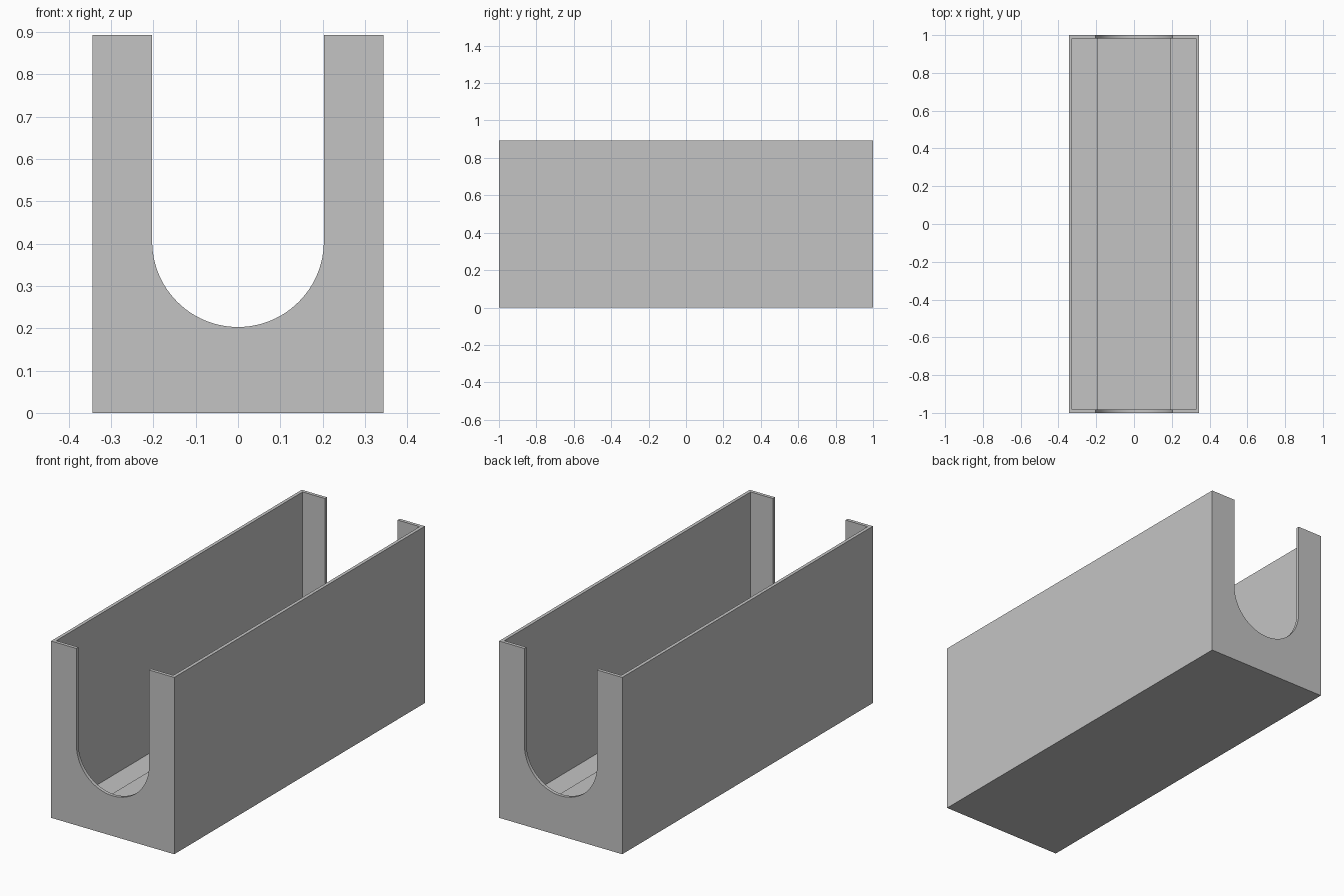
import bpy
import bmesh
from math import pi, cos, sin

if "Cube" in bpy.data.objects:
    bpy.data.objects.remove(bpy.data.objects["Cube"], do_unlink=True)

HALF_WIDTH, HALF_LENGTH, HEIGHT = 0.344, 1.0, 0.893
WALL = 0.017
NOTCH_RADIUS, NOTCH_BOTTOM = 0.203, 0.203
FLOOR, STRIP_HALF, STRIP_TOP = 0.04, 0.197, 0.055
ABOVE = HEIGHT + 0.1

grey = bpy.data.materials.new("light grey")
grey.use_nodes = True
colour = (0.55, 0.55, 0.55, 1)
grey.diffuse_color = colour
grey.node_tree.nodes["Principled BSDF"].inputs["Base Color"].default_value = colour


def extrude_along_y(name, profile, half_length):
    """Solid made by sweeping an (x, z) profile from front to back."""
    bm = bmesh.new()
    face = bm.faces.new([bm.verts.new((x, -half_length, z)) for x, z in profile])
    swept = bmesh.ops.extrude_face_region(bm, geom=[face])["geom"]
    verts = [g for g in swept if isinstance(g, bmesh.types.BMVert)]
    bmesh.ops.translate(bm, verts=verts, vec=(0, 2 * half_length, 0))
    bmesh.ops.recalc_face_normals(bm, faces=bm.faces)
    mesh = bpy.data.meshes.new(name)
    bm.to_mesh(mesh)
    bm.free()
    mesh.materials.append(grey)
    obj = bpy.data.objects.new(name, mesh)
    bpy.context.collection.objects.link(obj)
    return obj


def mirrored(right_half):
    """Close a right-hand outline with its mirror image."""
    return right_half + [(-x, z) for x, z in reversed(right_half)]


# Outer block
trough = extrude_along_y("trough", mirrored([(HALF_WIDTH, 0), (HALF_WIDTH, HEIGHT)]), HALF_LENGTH)

# Inner cavity, leaving a slightly raised strip along the floor
cavity = extrude_along_y("cavity_cutter", mirrored([
    (STRIP_HALF, STRIP_TOP), (STRIP_HALF, FLOOR),
    (HALF_WIDTH - WALL, FLOOR), (HALF_WIDTH - WALL, ABOVE)]), HALF_LENGTH - WALL)

# Round-bottomed notch through both end walls
steps = 48
centre = NOTCH_BOTTOM + NOTCH_RADIUS
arc = [(NOTCH_RADIUS * cos(pi + pi * i / steps), centre + NOTCH_RADIUS * sin(pi + pi * i / steps))
       for i in range(steps + 1)]
notch = extrude_along_y("notch_cutter", arc + [(NOTCH_RADIUS, ABOVE), (-NOTCH_RADIUS, ABOVE)],
                        HALF_LENGTH + 0.1)

# Cut the block and bake the result
for cutter in (cavity, notch):
    cutter.hide_render = True
    cut = trough.modifiers.new(cutter.name, 'BOOLEAN')
    cut.operation = 'DIFFERENCE'
    cut.solver = 'EXACT'
    cut.object = cutter
bpy.context.view_layer.update()
baked = bpy.data.meshes.new_from_object(trough.evaluated_get(bpy.context.evaluated_depsgraph_get()))
trough.modifiers.clear()
trough.data = baked
for cutter in (cavity, notch):
    bpy.data.objects.remove(cutter, do_unlink=True)

# Smooth the curved notch while keeping the box edges sharp
bpy.ops.object.select_all(action='DESELECT')
trough.select_set(True)
bpy.context.view_layer.objects.active = trough
bpy.ops.object.shade_smooth_by_angle(angle=pi / 6)
